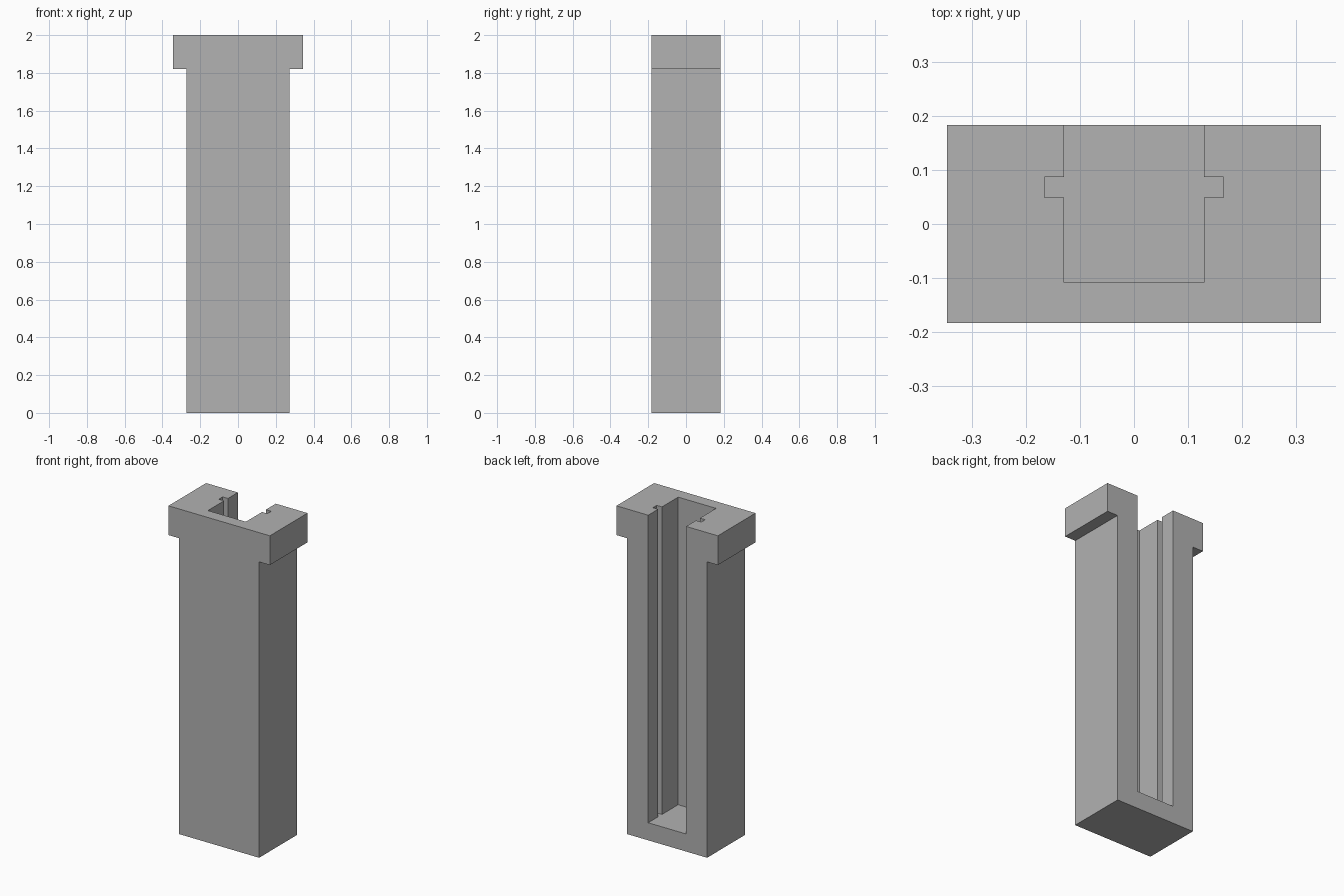
import bpy
import bmesh
from mathutils import Vector

cube = bpy.data.objects.get("Cube")
if cube:
    bpy.data.objects.remove(cube, do_unlink=True)

GREY = (0.445, 0.445, 0.445, 1.0)
HALF_DEPTH = 0.183
HEIGHT = 2.0
FLOOR = 0.108

grey = bpy.data.materials.new("plain grey")
grey.use_nodes = True
grey.diffuse_color = GREY
grey.node_tree.nodes["Principled BSDF"].inputs["Base Color"].default_value = GREY


def mirrored(half):
    """Close a right-hand outline with its reflection across x = 0."""
    return half + [(-x, v) for x, v in reversed(half)]


def prism(name, points, direction):
    """Extrude a flat polygon into a closed solid."""
    bm = bmesh.new()
    face = bm.faces.new([bm.verts.new(p) for p in points])
    result = bmesh.ops.extrude_face_region(bm, geom=[face], use_keep_orig=True)
    moved = [g for g in result["geom"] if isinstance(g, bmesh.types.BMVert)]
    bmesh.ops.translate(bm, verts=moved, vec=Vector(direction))
    bmesh.ops.recalc_face_normals(bm, faces=bm.faces)
    mesh = bpy.data.meshes.new(name)
    bm.to_mesh(mesh)
    bm.free()
    mesh.materials.append(grey)
    obj = bpy.data.objects.new(name, mesh)
    bpy.context.collection.objects.link(obj)
    return obj


# Body with its wider head, as a T-shaped profile run front to back
profile = mirrored([(0.272, 0), (0.272, 1.82), (0.345, 1.82), (0.345, HEIGHT)])
body = prism("channel_body", [(x, -HALF_DEPTH, z) for x, z in profile],
             (0, 2 * HALF_DEPTH, 0))

# Channel open at the back and top, with a slot in each side wall
outline = mirrored([(0.129, -0.108), (0.129, 0.049), (0.165, 0.049),
                    (0.165, 0.087), (0.129, 0.087), (0.129, 0.3)])
cutter = prism("channel_cutter", [(x, y, FLOOR) for x, y in outline],
               (0, 0, HEIGHT))
cutter.hide_render = True

# Cut the channel and bake the result
cut = body.modifiers.new("channel", 'BOOLEAN')
cut.operation = 'DIFFERENCE'
cut.solver = 'EXACT'
cut.object = cutter
bpy.context.view_layer.objects.active = body
body.select_set(True)
bpy.ops.object.modifier_apply(modifier=cut.name)
bpy.data.objects.remove(cutter, do_unlink=True)
